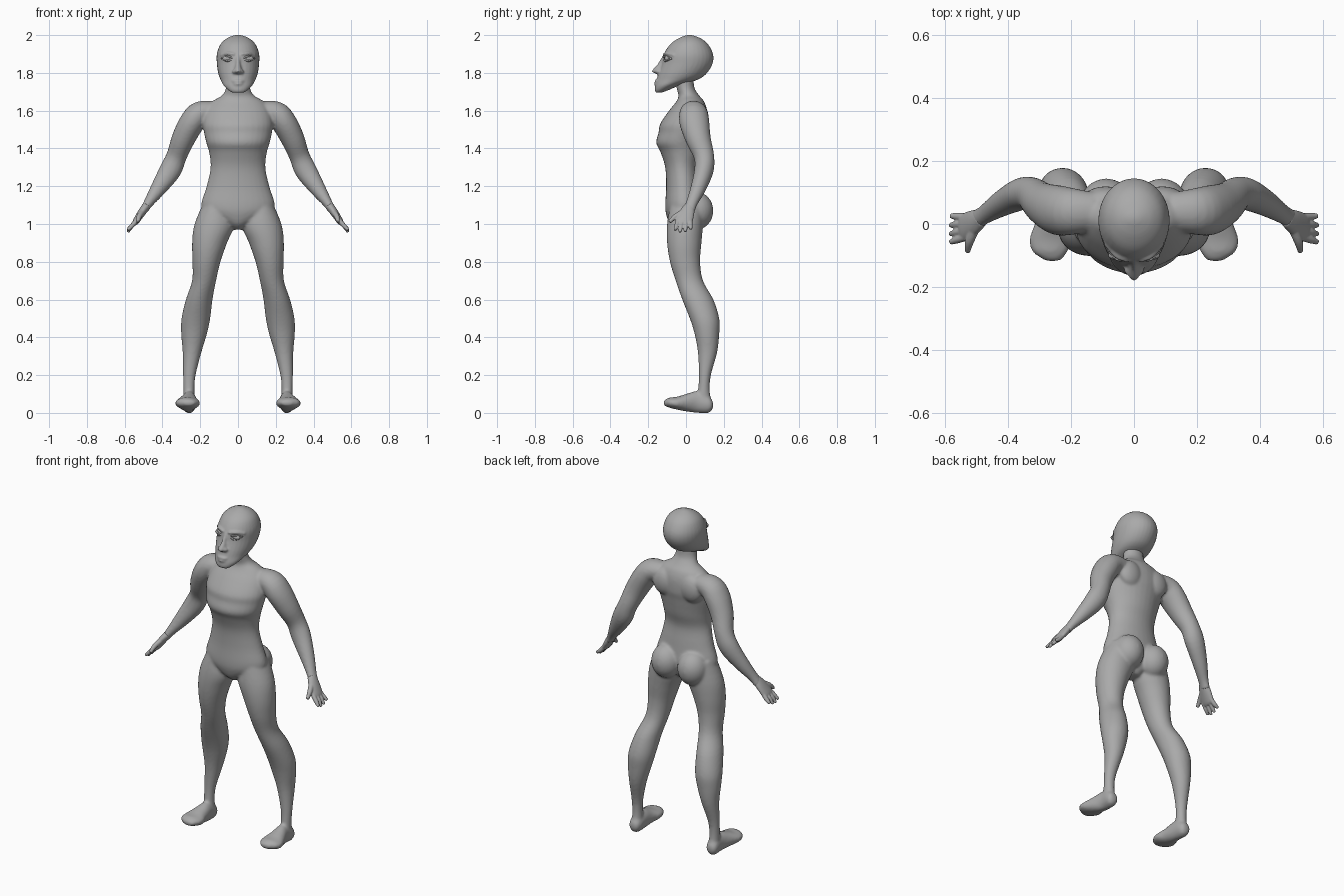
import bpy, bmesh
from math import pi, sin, cos
from mathutils import Vector, Matrix

cube = bpy.data.objects.get("Cube")
if cube:
    bpy.data.objects.remove(cube)

skin = bpy.data.materials.new("matte grey")
skin.use_nodes = True
grey = (0.4, 0.4, 0.4, 1)
skin.diffuse_color = grey
skin.node_tree.nodes["Principled BSDF"].inputs["Base Color"].default_value = grey

SIDES, STEPS = 32, 4


def refine(stations):
    """Smoothly interpolate rows of numbers (Catmull-Rom)."""
    rows = [Vector(s) for s in stations]
    result = []
    for i in range(len(rows) - 1):
        before, start, end = rows[max(i - 1, 0)], rows[i], rows[i + 1]
        after = rows[min(i + 2, len(rows) - 1)]
        for k in range(STEPS):
            t = k / STEPS
            slope_in, slope_out = (end - before) / 2, (after - start) / 2
            result.append(start + slope_in * t
                          + (3 * (end - start) - 2 * slope_in - slope_out) * t ** 2
                          + (2 * (start - end) + slope_in + slope_out) * t ** 3)
    return result + [rows[-1]]


def skin_rings(bm, rings):
    """Bridge closed rings of points and cap both ends."""
    loops = [[bm.verts.new(p) for p in ring] for ring in rings]
    for low, high in zip(loops, loops[1:]):
        for i in range(SIDES):
            j = (i + 1) % SIDES
            bm.faces.new((low[i], low[j], high[j], high[i]))
    bm.faces.new(loops[0][::-1])
    bm.faces.new(loops[-1])


def loft(bm, stations, axis="z", side=1):
    """Oval sections given as position, x range, and depth (or height) range."""
    rings = []
    for pos, x_in, x_out, low, high in refine(stations):
        ring = []
        for i in range(SIDES):
            a = 2 * pi * i / SIDES
            x = side * ((x_in + x_out) / 2 + (x_out - x_in) / 2 * cos(a))
            other = (low + high) / 2 + (high - low) / 2 * sin(a)
            ring.append((x, other, pos) if axis == "z" else (x, pos, other))
        rings.append(ring)
    skin_rings(bm, rings)


def limb(bm, stations, side=1):
    """Tube along a path: x, y, z, radius along depth, radius across."""
    rows = refine(stations)
    rings = []
    for i, row in enumerate(rows):
        centre = Vector(row[:3])
        along = Vector(rows[min(i + 1, len(rows) - 1)][:3]) - Vector(rows[max(i - 1, 0)][:3])
        across = along.cross(Vector((0, 1, 0))).normalized()
        depth = across.cross(along).normalized()
        ring = []
        for k in range(SIDES):
            a = 2 * pi * k / SIDES
            p = centre + depth * row[3] * cos(a) + across * row[4] * sin(a)
            ring.append((side * p.x, p.y, p.z))
        rings.append(ring)
    skin_rings(bm, rings)


def ball(bm, centre, size, side=1):
    place = Matrix.Translation((side * centre[0], centre[1], centre[2]))
    bmesh.ops.create_uvsphere(bm, u_segments=24, v_segments=16, radius=1,
                              matrix=place @ Matrix.Diagonal((*size, 1)))


def finish(bm, name, voxel=0, smoothing=0):
    """Make the object; fuse overlapping volumes and soften the joins."""
    bmesh.ops.recalc_face_normals(bm, faces=bm.faces)
    mesh = bpy.data.meshes.new(name)
    bm.to_mesh(mesh)
    bm.free()
    mesh.materials.append(skin)
    mesh.shade_smooth()
    obj = bpy.data.objects.new(name, mesh)
    bpy.context.collection.objects.link(obj)
    if voxel:
        fuse = obj.modifiers.new("fuse", "REMESH")
        fuse.mode = "VOXEL"
        fuse.voxel_size = voxel
        fuse.use_smooth_shade = True
        soften = obj.modifiers.new("soften", "SMOOTH")
        soften.factor = 0.5
        soften.iterations = smoothing
    return obj


# Torso and neck: height, half width, front, back
torso = [(.97, .03, -.05, .03), (1, .07, -.085, .06), (1.05, .16, -.105, .075),
         (1.1, .195, -.11, .085), (1.2, .166, -.105, .075), (1.3, .145, -.11, .065),
         (1.38, .153, -.135, .085), (1.43, .168, -.158, .095), (1.485, .18, -.145, .105),
         (1.53, .185, -.137, .114), (1.6, .17, -.09, .112), (1.65, .135, -.05, .095),
         (1.68, .085, -.04, .07), (1.72, .064, -.05, .045), (1.78, .06, -.06, .04)]
leg = [(1.12, .05, .18, -.08, .09), (1, .02, .23, -.1, .09), (.9, .058, .243, -.1, .082),
       (.8, .093, .241, -.085, .075), (.7, .116, .243, -.055, .09),
       (.6, .135, .276, -.02, .145), (.5, .147, .299, .02, .176),
       (.42, .164, .301, .045, .176), (.32, .194, .293, .063, .165),
       (.2, .224, .291, .068, .132), (.12, .231, .289, .063, .126),
       (.05, .225, .29, .05, .135)]
foot = [(.143, .24, .28, .025, .06), (.12, .225, .295, 0, .09), (.06, .22, .296, 0, .115),
        (0, .213, .316, .008, .1), (-.05, .2, .333, .018, .085),
        (-.09, .212, .322, .028, .08), (-.118, .235, .28, .04, .065)]
arm = [(.12, .04, 1.6, .06, .05), (.2, .04, 1.585, .075, .065),
       (.245, .045, 1.535, .079, .067), (.29, .065, 1.45, .067, .062),
       (.325, .095, 1.36, .054, .054), (.358, .095, 1.285, .051, .058),
       (.42, .065, 1.19, .041, .043), (.475, .03, 1.11, .031, .026),
       (.5, .015, 1.07, .033, .022)]
bm = bmesh.new()
loft(bm, [(z, -w, w, front, back) for z, w, front, back in torso])
for side in (-1, 1):
    loft(bm, leg, side=side)
    loft(bm, foot, axis="y", side=side)
    limb(bm, arm, side)
    ball(bm, (.088, .055, 1.07), (.088, .09, .1), side)     # buttock
    ball(bm, (.09, .075, 1.56), (.075, .045, .08), side)    # shoulder blade
finish(bm, "body", .008, 6)

# Hands: palm, four fingers and a thumb
palm = [(.485, .02, 1.095, .028, .022), (.51, .005, 1.06, .04, .021),
        (.54, -.01, 1.015, .044, .017), (.55, -.012, 1, .036, .012)]
fingers = [(-.042, -.058, .968), (-.02, -.032, .957), (.002, -.004, .96), (.022, .026, .975)]
for side, label in ((-1, "right"), (1, "left")):
    bm = bmesh.new()
    limb(bm, palm, side)
    for base, tip, height in fingers:
        limb(bm, [(.535, base, 1.02, .012, .012), (.562, (base + tip) / 2, .99, .012, .012),
                  (.584, tip, height, .008, .008)], side)
    limb(bm, [(.505, -.01, 1.065, .018, .016), (.523, -.055, 1.04, .014, .014),
              (.53, -.088, 1.01, .009, .009)], side)
    finish(bm, label + "_hand", .004, 3)

# Head with nose, brows and lips
head = [(1.695, .03, -.16, -.13), (1.71, .053, -.165, -.09), (1.735, .077, -.162, -.03),
        (1.765, .093, -.155, .065), (1.8, .105, -.145, .112), (1.85, .112, -.128, .141),
        (1.9, .112, -.117, .143), (1.95, .094, -.085, .118), (1.98, .064, -.045, .083),
        (1.996, .03, -.008, .045), (2.001, .008, .012, .025)]
nose = [(1.895, .012, -.122, -.09), (1.85, .014, -.148, -.09), (1.82, .021, -.174, -.09),
        (1.806, .023, -.18, -.09), (1.794, .014, -.158, -.09)]
bm = bmesh.new()
for part in (head, nose):
    loft(bm, [(z, -w, w, front, back) for z, w, front, back in part])
ball(bm, (0, -.15, 1.757), (.034, .017, .008))
ball(bm, (0, -.152, 1.741), (.028, .017, .009))
for side in (-1, 1):
    ball(bm, (.018, -.145, 1.807), (.013, .018, .012), side)    # nostril
    limb(bm, [(.018, -.116, 1.898, .008, .006), (.055, -.101, 1.904, .009, .007),
              (.092, -.06, 1.893, .008, .006)], side)           # brow
finish(bm, "head", .006, 3)

# Eyes, each with an upper and a lower lid
for side, label in ((-1, "right"), (1, "left")):
    bm = bmesh.new()
    ball(bm, (.055, -.1, 1.876), (.027, .014, .014), side)
    for height, bulge in ((.013, 1), (-.013, -1)):
        limb(bm, [(.026, -.113, 1.876, .004, .004), (.055, -.111, 1.876 + height, .005, .005),
                  (.086, -.076, 1.876, .004, .004)], side)
    finish(bm, label + "_eye")
